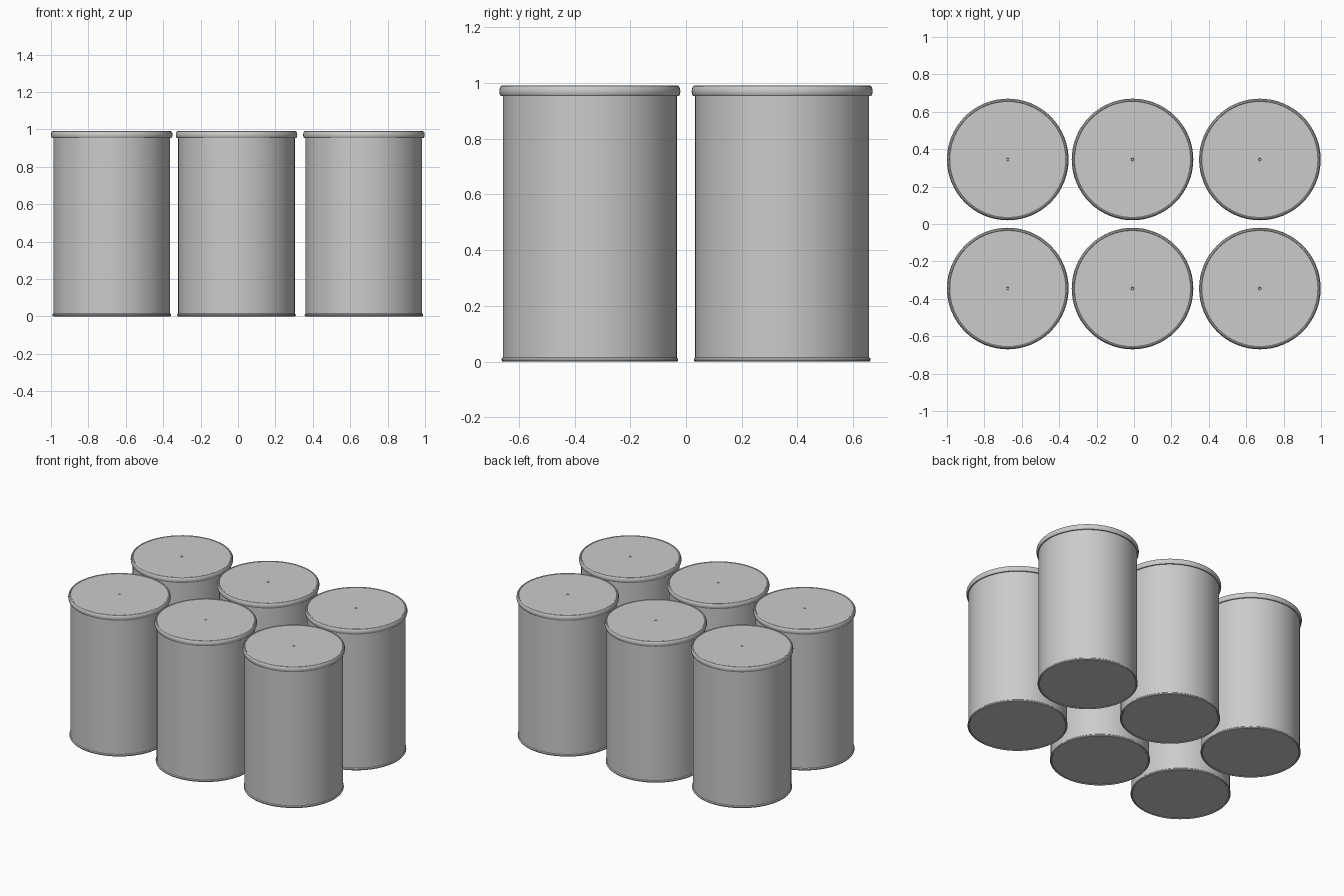
import bpy, bmesh, math

if "Cube" in bpy.data.objects:
    bpy.data.objects.remove(bpy.data.objects["Cube"])

SEG = 64


def lathe(name, profile):
    """Revolve an (r, z) profile that starts and ends on the axis."""
    bm = bmesh.new()
    rings = []
    for r, z in profile:
        if r == 0:
            rings.append([bm.verts.new((0, 0, z))])
        else:
            rings.append([bm.verts.new((r * math.cos(2 * math.pi * i / SEG),
                                        r * math.sin(2 * math.pi * i / SEG), z))
                          for i in range(SEG)])
    for a, b in zip(rings, rings[1:]):
        for i in range(SEG):
            j = (i + 1) % SEG
            if len(a) == 1:
                bm.faces.new((a[0], b[j], b[i]))
            elif len(b) == 1:
                bm.faces.new((a[i], a[j], b[0]))
            else:
                bm.faces.new((a[i], a[j], b[j], b[i]))
    bmesh.ops.recalc_face_normals(bm, faces=bm.faces)
    mesh = bpy.data.meshes.new(name)
    bm.to_mesh(mesh)
    bm.free()
    ob = bpy.data.objects.new(name, mesh)
    bpy.context.collection.objects.link(ob)
    bpy.ops.object.select_all(action='DESELECT')
    ob.select_set(True)
    bpy.context.view_layer.objects.active = ob
    bpy.ops.object.shade_smooth_by_angle(angle=math.radians(30))
    return ob


# Can: base disc, small foot bead, straight wall, rolled lid rim, flat top
profile = [(0, 0.004), (0.305, 0.004), (0.308, 0), (0.314, 0.001),
           (0.317, 0.005), (0.317, 0.010), (0.312, 0.015),
           (0.312, 0.953), (0.319, 0.953), (0.323, 0.959), (0.325, 0.970),
           (0.323, 0.982), (0.319, 0.989), (0.313, 0.991), (0.310, 0.988),
           (0.008, 0.988), (0.006, 0.984), (0, 0.984)]
can = lathe("can", profile)

# Two rows of three
spots = [(x, y) for y in (-0.345, 0.345) for x in (-0.675, -0.008, 0.673)]
can.location = (*spots[0], 0)
for x, y in spots[1:]:
    copy = can.copy()
    copy.location = (x, y, 0)
    bpy.context.collection.objects.link(copy)
